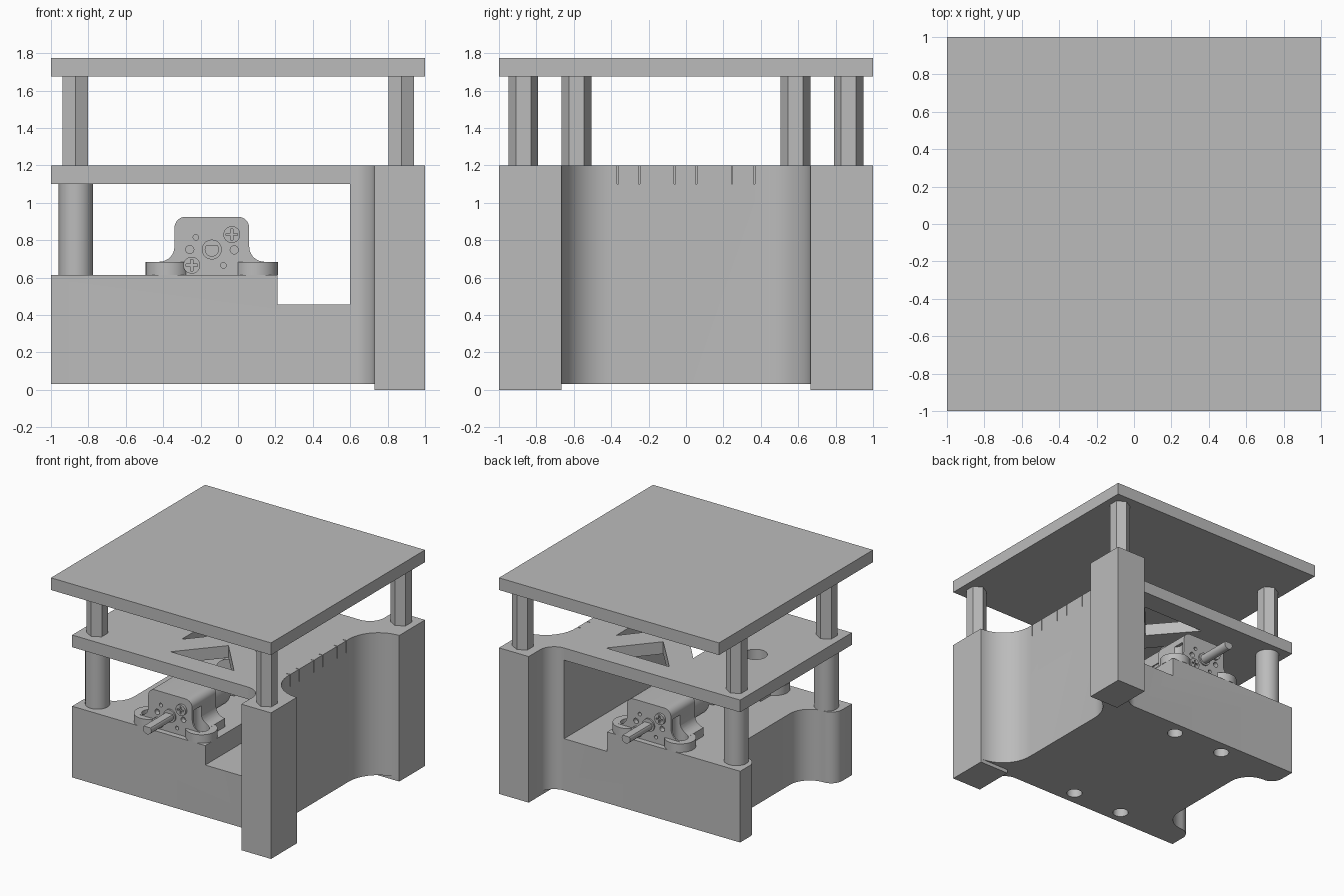
import bpy, bmesh
from math import sin, cos, pi, radians
from mathutils import Matrix

cube = bpy.data.objects.get("Cube")
if cube:
    bpy.data.objects.remove(cube, do_unlink=True)

grey = bpy.data.materials.new("plain grey")
grey.use_nodes = True
COLOUR = (0.5, 0.5, 0.5, 1)
grey.diffuse_color = COLOUR
grey.node_tree.nodes["Principled BSDF"].inputs["Base Color"].default_value = COLOUR


def arc(cx, cy, r, start, end, n=12):
    """Points on an arc, angles in degrees."""
    steps = [radians(start + (end - start) * i / n) for i in range(n + 1)]
    return [(cx + r * cos(a), cy + r * sin(a)) for a in steps]


def finish(name, bm, matrix=None):
    bmesh.ops.remove_doubles(bm, verts=bm.verts, dist=1e-5)
    bmesh.ops.recalc_face_normals(bm, faces=bm.faces)
    if matrix:
        bm.transform(matrix)
    mesh = bpy.data.meshes.new(name)
    bm.to_mesh(mesh)
    bm.free()
    mesh.materials.append(grey)
    ob = bpy.data.objects.new(name, mesh)
    bpy.context.collection.objects.link(ob)
    return ob


def prism(name, outline, low, high, axis="Z", matrix=None):
    """Extrude an outline along z, or an x-z outline along y."""
    bm = bmesh.new()
    if axis == "Z":
        rings = [[bm.verts.new((u, v, h)) for u, v in outline] for h in (low, high)]
    else:
        rings = [[bm.verts.new((u, h, v)) for u, v in outline] for h in (low, high)]
    for ring in rings:
        bm.faces.new(ring)
    n = len(outline)
    for i in range(n):
        j = (i + 1) % n
        bm.faces.new((rings[0][i], rings[0][j], rings[1][j], rings[1][i]))
    return finish(name, bm, matrix)


def box(name, x, y, z, matrix=None):
    corners = [(x[0], y[0]), (x[1], y[0]), (x[1], y[1]), (x[0], y[1])]
    return prism(name, corners, z[0], z[1], matrix=matrix)


def rod(name, cx, cy, r, low, high, axis="Z", sides=32, turn=0, matrix=None):
    outline = arc(cx, cy, r, turn, turn + 360, sides)[:-1]
    return prism(name, outline, low, high, axis, matrix)


def cut(ob, cutters):
    bpy.context.view_layer.objects.active = ob
    for cutter in cutters:
        mod = ob.modifiers.new("cut", "BOOLEAN")
        mod.operation = "DIFFERENCE"
        mod.solver = "EXACT"
        mod.object = cutter
        bpy.ops.object.modifier_apply(modifier=mod.name)
        bpy.data.objects.remove(cutter, do_unlink=True)


MOTOR_X, EAR_X, EAR_Y = -0.14, 0.235, 0.61
SHELF, DECK, TOP = 0.615, 1.1, 1.2

# Body: one plan outline with filleted corner blocks, mirrored front to back
half = arc(1, 0.395, 0.27, 180, 90, 16)
half += [(1, 1), (0.73, 1)]
half += arc(0.6, 0.855, 0.13, 0, -90)
half += [(-1, 0.725)]
half += arc(-0.9, 0.6, 0.1, 180, 270)
half += arc(-0.9, 0.32, 0.18, 90, 0)[1:]
outline = half + [(x, -y) for x, y in reversed(half)]
body = prism("body", outline, 0.03, TOP)
cutters = [box("opening", (-2, 0.6), (-2, 2), (SHELF, 2)),
           box("notch", (0.21, 0.6), (-2, 2), (0.455, 1))]
for sx in (-1, 1):
    for sy in (-1, 1):
        cutters.append(rod("screw_hole", MOTOR_X + sx * EAR_X, sy * EAR_Y, 0.06, -1, 0.9))
for y in (-0.365, -0.25, -0.06, 0.055, 0.245, 0.365):
    cutters.append(box("slit", (0.7, 0.8), (y - 0.003, y + 0.003), (DECK, 2)))
cut(body, cutters)

# Feet under the corner blocks
for sy, side in ((-1, "front"), (1, "back")):
    box(side + "_foot", (0.73, 1), sorted((0.665 * sy, sy)), (0, 0.03))

# Middle deck with triangular lightening cutouts and a cable hole
deck = box("middle_deck", (-1, 0.6), (-0.725, 0.725), (DECK, TOP))
cutters = [rod("cable_hole", -0.63, 0, 0.09, 1, 2)]
for s in (-1, 1):
    end = [(-0.23, 0.545 * s), (0.345, 0.545 * s), (0.06, 0.21 * s)]
    cutters.append(prism("end_triangle", end, 1, 2))
    side = [(0.06 + 0.08 * s, 0), (0.06 + 0.35 * s, 0.32), (0.06 + 0.35 * s, -0.32)]
    cutters.append(prism("side_triangle", side, 1, 2))
cut(deck, cutters)

# Top plate, hexagonal spacers and round posts
box("top_plate", (-1, 1), (-1, 1), (1.675, 1.775))
for sy, side in ((-1, "front"), (1, "back")):
    rod(side + "_left_spacer", 0.873, 0.87 * sy, 0.08, TOP, 1.675, sides=6, turn=30)
    rod(side + "_right_spacer", -0.87, 0.585 * sy, 0.08, TOP, 1.675, sides=6, turn=30)
    rod(side + "_post", -0.867, 0.585 * sy, 0.092, SHELF, DECK)


def motor(side, angle):
    """Geared motor facing -y, then turned about the motor centre line."""
    m = Matrix.Translation((MOTOR_X, 0, 0)) @ Matrix.Rotation(angle, 4, "Z")
    face = -0.68
    # Gearbox with rounded top and flared base
    right = [(0.28, SHELF), (0.28, 0.685)]
    right += arc(0.28, 0.765, 0.08, 270, 180, 8)
    right += arc(0.14, 0.865, 0.06, 0, 90, 8)
    profile = right + [(-x, z) for x, z in reversed(right)]
    gearbox = prism(side + "_gearbox", profile, face, -0.37, "Y")
    cutters = []
    for x, z, r in ((-0.085, 0.815, 0.015), (-0.118, 0.75, 0.022),
                    (0.12, 0.748, 0.022), (0.062, 0.665, 0.015)):
        cutters.append(rod("pin_hole", x, z, r, -1, face + 0.04, "Y", 16))
    for s in (-1, 1):
        cutters.append(rod("ear_hole", s * EAR_X, -EAR_Y, 0.06, 0.5, 0.84))
    cut(gearbox, cutters)
    gearbox.data.transform(m)
    # Rounded mounting ears
    for s in (-1, 1):
        ear = rod(side + "_ear", s * EAR_X, -EAR_Y, 0.119, SHELF, 0.684)
        cut(ear, [rod("ear_hole", s * EAR_X, -EAR_Y, 0.06, 0.5, 0.8)])
        ear.data.transform(m)
    # Screws with crossed slots
    for s in (-1, 1):
        x, z = 0.107 * s, 0.748 + 0.082 * s
        screw = rod(side + "_screw", x, z, 0.045, face - 0.02, face + 0.01, "Y", 24)
        cut(screw, [box("slot", (x - w, x + w), (-1, face - 0.008), (z - h, z + h))
                    for w, h in ((0.03, 0.006), (0.006, 0.03))])
        screw.data.transform(m)
    # Bearing ring, flattened shaft, can and rear boss
    rod(side + "_bearing", 0, 0.75, 0.053, face - 0.012, face, "Y", matrix=m)
    prism(side + "_shaft", arc(0, 0.75, 0.038, -215, 35, 20), -0.98, face, "Y", m)
    rod(side + "_motor_can", 0, 0.765, 0.145, -0.37, -0.1, "Y", matrix=m)
    rod(side + "_rear_boss", 0, 0.765, 0.05, -0.1, -0.04, "Y", matrix=m)


motor("front", 0)
motor("back", pi)

# Smooth the curves and keep the hard edges
bpy.ops.object.select_all(action="DESELECT")
for ob in bpy.context.scene.objects:
    if ob.type == "MESH":
        ob.select_set(True)
        bpy.context.view_layer.objects.active = ob
bpy.ops.object.shade_smooth_by_angle(angle=radians(30))
